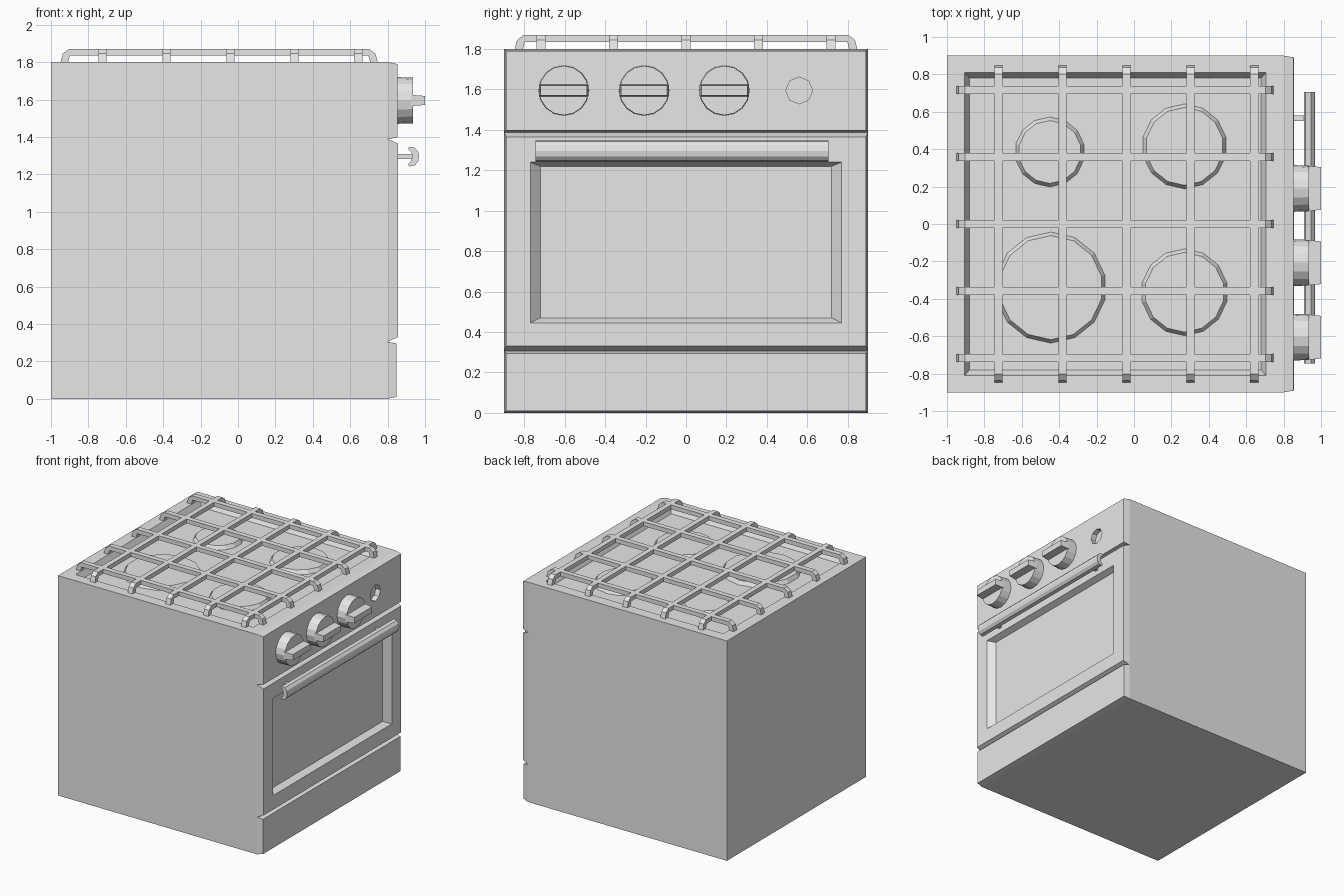
import bpy, bmesh, math

cube = bpy.data.objects.get("Cube")
if cube:
    bpy.data.objects.remove(cube, do_unlink=True)

grey = bpy.data.materials.new("plain_grey")
grey.use_nodes = True
grey.diffuse_color = (0.8, 0.8, 0.8, 1)
grey.node_tree.nodes["Principled BSDF"].inputs["Base Color"].default_value = (0.8, 0.8, 0.8, 1)


def loft(name, rings):
    """Join matching rings of points with quads and cap both ends."""
    bm = bmesh.new()
    loops = [[bm.verts.new(p) for p in ring] for ring in rings]
    n = len(loops[0])
    for a, b in zip(loops, loops[1:]):
        for i in range(n):
            j = (i + 1) % n
            bm.faces.new((a[i], a[j], b[j], b[i]))
    bm.faces.new(loops[0][::-1])
    bm.faces.new(loops[-1])
    bmesh.ops.recalc_face_normals(bm, faces=bm.faces)
    mesh = bpy.data.meshes.new(name)
    bm.to_mesh(mesh)
    bm.free()
    mesh.materials.append(grey)
    obj = bpy.data.objects.new(name, mesh)
    bpy.context.collection.objects.link(obj)
    return obj


def rect_z(x0, x1, y0, y1, z):
    return [(x0, y0, z), (x1, y0, z), (x1, y1, z), (x0, y1, z)]


def rect_x(y0, y1, z0, z1, x):
    return [(x, y0, z0), (x, y1, z0), (x, y1, z1), (x, y0, z1)]


def circle(r, n, turn=0.0):
    step = 2 * math.pi / n
    return [(r * math.cos(turn + i * step), r * math.sin(turn + i * step)) for i in range(n)]


# Body with the sunken hob
loft("body", [
    rect_z(-1, 0.8, -0.9, 0.9, 0),
    rect_z(-1, 0.8, -0.9, 0.9, 1.8),
    rect_z(-0.905, 0.705, -0.81, 0.81, 1.8),
    rect_z(-0.88, 0.68, -0.78, 0.78, 1.75),
])

# Front panels with chamfered edges
loft("drawer", [
    rect_x(-0.9, 0.9, 0, 0.305, 0.8),
    rect_x(-0.89, 0.89, 0.01, 0.295, 0.848),
])
loft("oven_door", [
    rect_x(-0.9, 0.9, 0.305, 1.388, 0.8),
    rect_x(-0.89, 0.89, 0.33, 1.365, 0.855),
    rect_x(-0.77, 0.77, 0.445, 1.24, 0.855),
    rect_x(-0.72, 0.72, 0.47, 1.22, 0.805),
])
control_panel = loft("control_panel", [
    rect_x(-0.9, 0.9, 1.388, 1.8, 0.8),
    rect_x(-0.89, 0.89, 1.398, 1.79, 0.852),
])

# Eight-sided hole in the control panel
hole = [(0.56 + a, 1.595 + b) for a, b in circle(0.066, 8)]
cutter = loft("hole_cutter", [[(x, y, z) for y, z in hole] for x in (0.81, 0.9)])
cutter.hide_render = True
cutter.hide_viewport = True
cut = control_panel.modifiers.new("hole", 'BOOLEAN')
cut.object = cutter
cut.operation = 'DIFFERENCE'
cut.solver = 'EXACT'

# Knobs with finger grips
for i, y in enumerate((-0.605, -0.207, 0.19), 1):
    z = 1.595
    loft(f"knob_{i}", [
        [(x, y + a, z + b) for a, b in circle(r, 16)]
        for x, r in ((0.845, 0.125), (0.935, 0.122))
    ])
    loft(f"knob_grip_{i}", [
        rect_x(y - 0.122, y + 0.122, z - 0.03, z + 0.03, 0.925),
        rect_x(y - 0.114, y + 0.114, z - 0.024, z + 0.024, 1.0),
    ])

# Door handle, a crescent bar on two stems
crescent = [(0.908, 1.337), (0.918, 1.348), (0.945, 1.342), (0.963, 1.322),
            (0.968, 1.295), (0.963, 1.268), (0.945, 1.248), (0.918, 1.242),
            (0.908, 1.253), (0.926, 1.27), (0.932, 1.295), (0.926, 1.32)]
loft("door_handle", [[(x, y, z) for x, z in crescent] for y in (-0.745, 0.705)])
for side, y in (("right", -0.605), ("left", 0.565)):
    loft(f"handle_stem_{side}", [
        rect_x(y - 0.015, y + 0.015, 1.282, 1.31, x) for x in (0.85, 0.94)
    ])

# Burner plates
burners = ((-0.45, 0.385, 0.19), (0.27, 0.415, 0.23),
           (-0.445, -0.34, 0.3), (0.27, -0.365, 0.235))
for i, (x, y, r) in enumerate(burners, 1):
    loft(f"burner_{i}", [
        [(x + a, y + b, z) for a, b in circle(rad, 14, math.pi / 2)]
        for z, rad in ((1.745, r), (1.78, r - 0.022))
    ])


# Grate bars with bent-down ends
def bar_profile(half):
    side = [(half, 1.798), (half - 0.012, 1.845), (half - 0.045, 1.87)]
    under = [(half - 0.05, 1.835), (half - 0.04, 1.798)]
    right = side[::-1] + []
    return ([(-u, z) for u, z in side] + right
            + [(u, z) for u, z in under[::-1]]
            + [(-u, z) for u, z in under])


profile = bar_profile(0.848)
W = 0.0215
for i in range(5):
    x = -0.725 + i * 0.342
    loft(f"grate_bar_deep_{i + 1}", [[(x + w, u, z) for u, z in profile] for w in (-W, W)])
    y = -0.717 + i * 0.3585
    loft(f"grate_bar_wide_{i + 1}", [[(u - 0.101, y + w, z) for u, z in profile] for w in (-W, W)])
